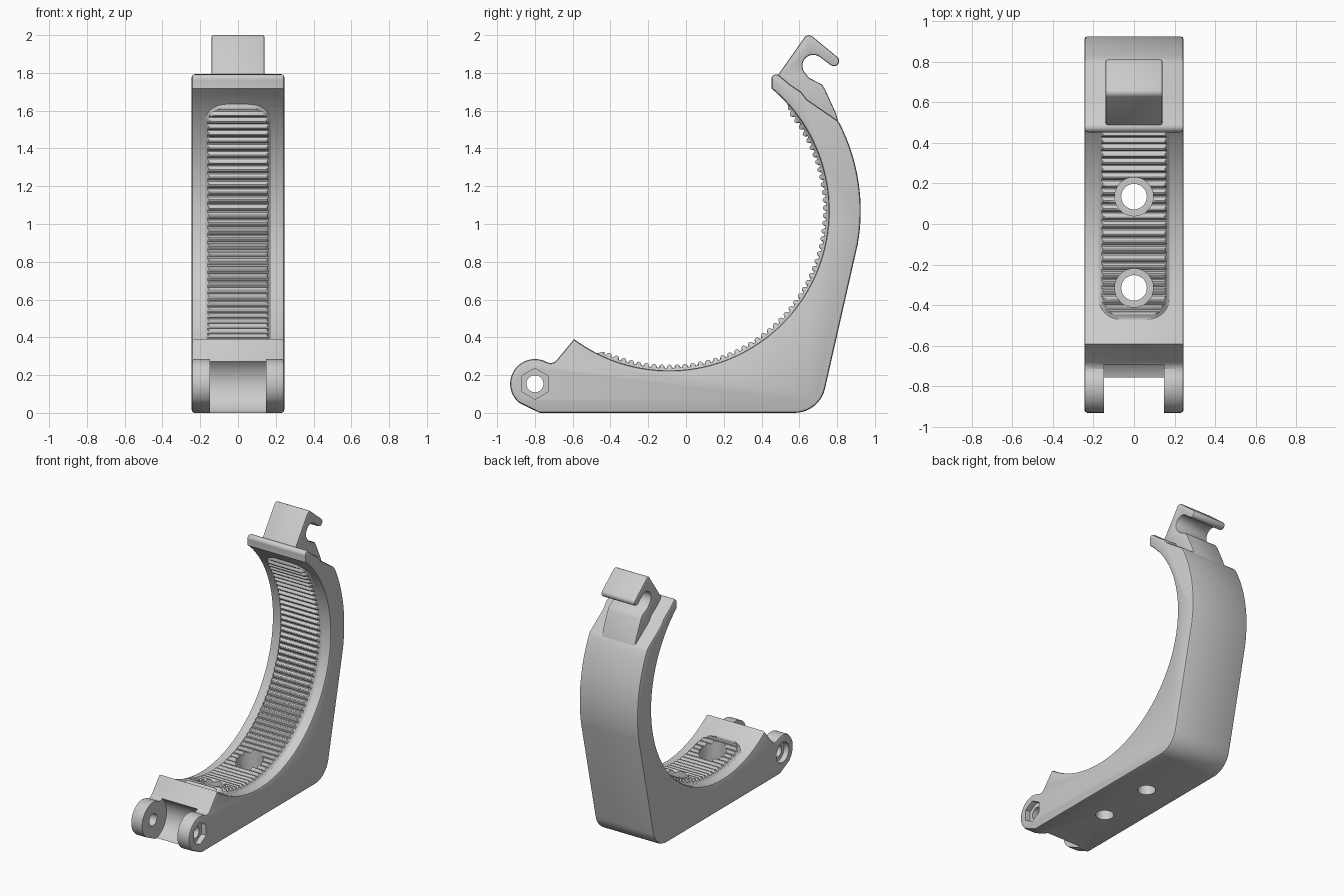
import bpy, bmesh
from math import sin, cos, radians, sqrt
from mathutils import Matrix, Vector

cube = bpy.data.objects.get("Cube")
if cube:
    bpy.data.objects.remove(cube, do_unlink=True)

grey = bpy.data.materials.new("plain grey")
grey.use_nodes = True
COLOUR = (0.6, 0.6, 0.6, 1)
grey.diffuse_color = COLOUR
grey.node_tree.nodes["Principled BSDF"].inputs["Base Color"].default_value = COLOUR

RING = (-0.09, 1.07)      # centre of the clamped tube (y, z)
HINGE = (-0.8, 0.154)     # pivot axis (y, z)
INNER, OUTER = 0.845, 1.015
HALF = 0.245              # half width of the arm


def arc(centre, r, a0, a1, n):
    """Points on an arc in the y-z plane, angles in degrees."""
    angles = [radians(a0 + (a1 - a0) * i / n) for i in range(n + 1)]
    return [(centre[0] + r * cos(a), centre[1] + r * sin(a)) for a in angles]


def make_object(name, bm):
    bmesh.ops.recalc_face_normals(bm, faces=bm.faces)
    mesh = bpy.data.meshes.new(name)
    bm.to_mesh(mesh)
    bm.free()
    mesh.materials.append(grey)
    obj = bpy.data.objects.new(name, mesh)
    bpy.context.collection.objects.link(obj)
    return obj


def slab(name, profile, half, bevel):
    """Side profile extruded across x, with rounded rims."""
    bm = bmesh.new()
    near = [bm.verts.new((-half, y, z)) for y, z in profile]
    far = [bm.verts.new((half, y, z)) for y, z in profile]
    bm.faces.new(near)
    bm.faces.new(far[::-1])
    for i in range(len(near)):
        bm.faces.new((near[i], far[i], far[i - 1], near[i - 1]))
    bmesh.ops.recalc_face_normals(bm, faces=bm.faces)
    rims = [e for e in bm.edges if abs(e.verts[0].co.x - e.verts[1].co.x) < 1e-5]
    bmesh.ops.bevel(bm, geom=rims, offset=bevel, segments=2, profile=0.5,
                    affect='EDGES', clamp_overlap=False)
    return make_object(name, bm)


def rod(name, start, end, r, sides=40):
    """Cylinder between two points, used as a cutter."""
    start, end = Vector(start), Vector(end)
    turn = (end - start).to_track_quat('Z', 'Y').to_matrix().to_4x4()
    bm = bmesh.new()
    bmesh.ops.create_cone(bm, cap_ends=True, segments=sides, radius1=r, radius2=r,
                          depth=(end - start).length,
                          matrix=Matrix.Translation((start + end) / 2) @ turn)
    obj = make_object(name, bm)
    obj.hide_render = True
    return obj


def cut(target, cutters):
    """Subtract each cutter; retry with the other solver if nothing is left."""
    bpy.context.view_layer.objects.active = target
    for c in cutters:
        for solver in ('EXACT', 'MANIFOLD'):
            backup = target.data.copy()
            mod = target.modifiers.new("cut", 'BOOLEAN')
            mod.operation, mod.solver, mod.object = 'DIFFERENCE', solver, c
            bpy.ops.object.modifier_apply(modifier=mod.name)
            if len(target.data.polygons):
                bpy.data.meshes.remove(backup)
                break
            target.data = backup


# Arm: flat foot, sloping back, curved upper part, lip, tube seat, hinge knuckle
arm_profile = (
    [(-0.775, 0)]
    + arc((0.575, 0.165), 0.165, -90, -13, 10)
    + arc(RING, OUTER, -10, 27, 16)
    + [(0.8, 1.55), (0.64, 1.66), (0.61, 1.70), (0.55, 1.74)]
    + arc((0.478, 1.767), 0.026, 60, 200, 6)
    + arc(RING, INNER, 50, -126.5, 80)
    + [(-0.68, 0.285), (-0.695, 0.27), (-0.715, 0.263)]
    + arc(HINGE, 0.131, 60, 230, 22)
)
arm = slab("arm", arm_profile, HALF, 0.015)

# Hook: narrower catch on top with a rounded slot open to the back
hook_profile = (
    [(0.52, 1.72), (0.488, 1.79)]
    + arc((0.65, 1.972), 0.028, 140, 55, 5)
    + arc((0.783, 1.863), 0.028, 50, -125, 8)
    + arc((0.674, 1.838), 0.058, 45, 215, 10)
    + [(0.65, 1.775), (0.72, 1.738), (0.735, 1.715), (0.794, 1.586), (0.81, 1.53), (0.66, 1.58)]
)
hook = slab("hook", hook_profile, 0.14, 0.01)

# Grip pad: raised, round-ended strip with cross ribs along the tube seat
TEETH, A0, A1, CORNER, WIDE = 56, radians(-117), radians(42), 0.12, 0.175
LENGTH = (A1 - A0) * INNER
rows = TEETH * 6
bm = bmesh.new()
loops = []
for i in range(rows + 1):
    a = A0 + (A1 - A0) * i / rows
    d = min(CORNER, LENGTH * min(i, rows - i) / rows)
    w = WIDE - CORNER + sqrt(CORNER ** 2 - (CORNER - d) ** 2)
    rise = min(1, d / 0.04)
    base = INNER - 0.012 * rise
    tip = base - 0.018 * rise * (0, 0, 0.75, 1, 1, 0.75)[i % 6]
    section = [(w, 0.87), (w, INNER), (w - 0.014, base), (w - 0.022, tip)]
    section += [(-x, r) for x, r in reversed(section)]
    loops.append([bm.verts.new((x, RING[0] + r * cos(a), RING[1] + r * sin(a)))
                  for x, r in section])
for p, q in zip(loops, loops[1:]):
    for j in range(len(p)):
        k = (j + 1) % len(p)
        bm.faces.new((p[j], p[k], q[k], q[j]))
bm.faces.new(loops[0])
bm.faces.new(loops[-1])
pad = make_object("grip_pad", bm)

# Two counterbored mounting holes through the foot
bores = []
for y in (-0.315, 0.135):
    bores.append(rod("hole_cutter", (0, y, -0.1), (0, y, 0.7), 0.063))
    bores.append(rod("counterbore_cutter", (0, y, 0.12), (0, y, 0.7), 0.095))

# Hinge: gap between the ears, pin hole, round recess and nut recess
hy, hz = HINGE
pivot = [
    rod("gap_cutter", (-0.147, hy, hz), (0.147, hy, hz), 0.16, 64),
    rod("pin_cutter", (-0.4, hy, hz), (0.4, hy, hz), 0.045),
    rod("head_cutter", (-0.4, hy, hz), (-0.205, hy, hz), 0.075),
    rod("nut_cutter", (0.4, hy, hz), (0.205, hy, hz), 0.082, 6),
]
cut(arm, bores + pivot)
cut(pad, bores)
for c in bores + pivot:
    bpy.data.objects.remove(c, do_unlink=True)

# Smooth curved faces, keep hard edges
bpy.ops.object.select_all(action='DESELECT')
for obj in (arm, hook, pad):
    obj.select_set(True)
bpy.context.view_layer.objects.active = arm
bpy.ops.object.shade_smooth_by_angle(angle=radians(30))
